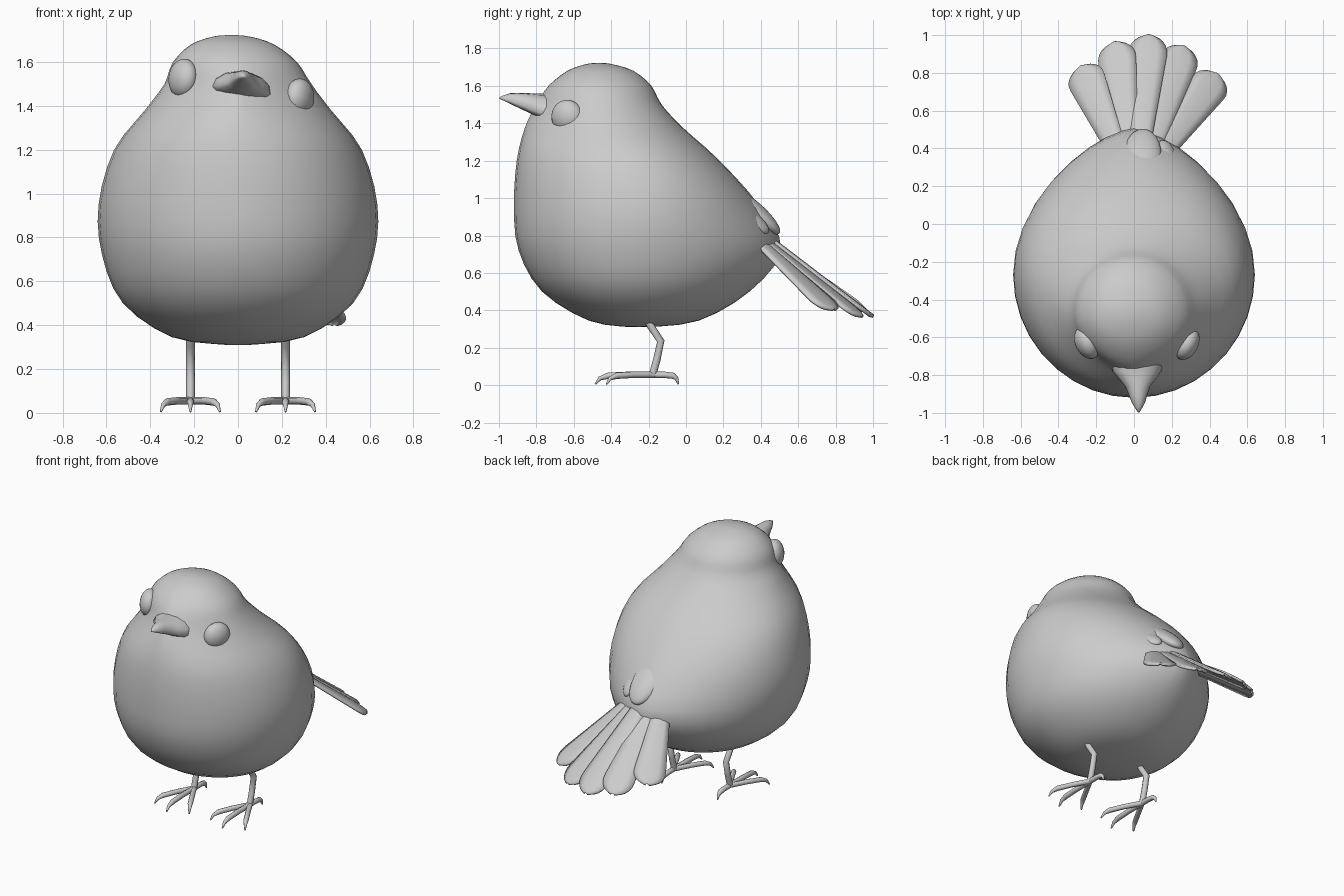
import bpy, bmesh, math
from mathutils import Vector, Matrix

if "Cube" in bpy.data.objects:
    bpy.data.objects.remove(bpy.data.objects["Cube"])


def finish(bm, name):
    bmesh.ops.recalc_face_normals(bm, faces=bm.faces)
    me = bpy.data.meshes.new(name)
    bm.to_mesh(me)
    bm.free()
    for p in me.polygons:
        p.use_smooth = True
    ob = bpy.data.objects.new(name, me)
    bpy.context.collection.objects.link(ob)
    return ob


def smooth_path(keys, steps):
    # Catmull-Rom interpolation through the key tuples
    ks = [Vector(k) for k in keys]
    ks = [ks[0]] + ks + [ks[-1]]
    out = []
    for a, b, c, d in zip(ks, ks[1:], ks[2:], ks[3:]):
        for i in range(steps):
            t = i / steps
            out.append(b + (c - a) * (t / 2) + (a * 2 - b * 5 + c * 4 - d) * (t * t / 2)
                       + (b * 3 - a - c * 3 + d) * (t ** 3 / 2))
    return out + [ks[-1]]


def loft(name, rings):
    bm = bmesh.new()
    vs = [[bm.verts.new(c) for c in r] for r in rings]
    n = len(rings[0])
    for a, b in zip(vs, vs[1:]):
        for i in range(n):
            j = (i + 1) % n
            bm.faces.new((a[i], a[j], b[j], b[i]))
    bm.faces.new(vs[0])
    bm.faces.new(vs[-1])
    return finish(bm, name)


def ellipsoid(name, center, size, axis, up=(0, 0, 1)):
    # size is side, along the axis, outward
    y = Vector(axis).normalized()
    x = y.cross(Vector(up)).normalized()
    m = Matrix((x, y, x.cross(y))).transposed().to_4x4()
    bm = bmesh.new()
    bmesh.ops.create_uvsphere(bm, u_segments=24, v_segments=16, radius=1)
    bmesh.ops.transform(bm, verts=bm.verts,
                        matrix=Matrix.Translation(center) @ m @ Matrix.Diagonal((*size, 1)))
    return finish(bm, name)


# Body and head: z, front y, back y, y of widest point, half width
keys = [(.31, -.30, -.20, -.25, .05), (.345, -.52, .07, -.25, .30), (.50, -.77, .34, -.27, .525),
        (.72, -.895, .51, -.27, .62), (.95, -.92, .40, -.27, .636), (1.20, -.905, .18, -.30, .565),
        (1.38, -.86, -.02, -.40, .425), (1.50, -.80, -.13, -.46, .335), (1.60, -.735, -.185, -.47, .283),
        (1.68, -.635, -.28, -.47, .19), (1.715, -.54, -.39, -.465, .09), (1.723, -.48, -.45, -.465, .02)]
rings = []
for z, yf, yb, cy, w in smooth_path(keys, 3):
    cx = -.03 * max(0, (z - 1.5) / .22)
    front = 1 + .5 * math.exp(-((z - 1.47) / .13) ** 2)   # narrow face
    back = 1 + .4 * math.exp(-((z - .77) / .25) ** 2)     # pointed rump
    ring = []
    for i in range(36):
        c, s = math.cos(math.tau * i / 36), math.sin(math.tau * i / 36)
        p, r = (back, yb - cy) if s > 0 else (front, cy - yf)
        ring.append((cx + w * math.copysign(abs(c) ** p, c), cy + r * s, z))
    rings.append(ring)
loft("body", rings)

# Beak, rolled with the tilted head: y, half width, top z, bottom z
roll = Matrix.Rotation(math.radians(8), 3, 'Y')
rings = []
for y, w, zt, zb in smooth_path([(-.70, .14, 1.56, 1.43), (-.78, .13, 1.557, 1.435), (-.86, .067, 1.562, 1.467),
                                 (-.94, .038, 1.561, 1.505), (-.998, .004, 1.54, 1.532)], 2):
    zm = zb + .3 * (zt - zb)
    ring = []
    for i in range(14):
        a = math.tau * i / 14
        s = math.sin(a)
        v = Vector((w * math.cos(a), 0, zm - 1.5 + s * (zt - zm if s > 0 else zm - zb)))
        ring.append(roll @ v + Vector((.02, y, 1.5)))
    rings.append(ring)
loft("beak", rings)

# Eyes
ellipsoid("left_eye", (-.25, -.63, 1.525), (.09, .06, .09), (-.87, -.45, .1))
ellipsoid("right_eye", (.28, -.635, 1.435), (.09, .06, .09), (.87, -.45, -.05))

# Fanned tail feathers, the outer ones drooping
for k in range(5):
    d = k - 2
    tip = Vector((.08 + .183 * d, 1.0 - .046 * d * d - .01 * d, .372 + .018 * d * d - .015 * d))
    base = Vector((.03 + d * .055, .36, .86 - .02 * abs(d)))
    axis = tip - base
    side = axis.cross(Vector((d * .22, .6, .72))).normalized()
    normal = side.cross(axis).normalized()
    bm = bmesh.new()
    rows = []
    for i in range(17):
        t = math.sin(math.pi / 2 * i / 16)
        w = (.045 + .067 * t) * math.sqrt(max(.01, 1 - max(0, (t - .84) / .16) ** 2))
        rows.append([bm.verts.new(base + axis * t + side * (w * u) - normal * (.012 * u * u + .004 * abs(d)))
                     for u in (-1, -.5, 0, .5, 1)])
    for a, b in zip(rows, rows[1:]):
        for i in range(4):
            bm.faces.new((a[i], a[i + 1], b[i + 1], b[i]))
    mod = finish(bm, f"tail_feather_{k + 1}").modifiers.new("thickness", 'SOLIDIFY')
    mod.thickness = .014
    mod.offset = 0

# Rump lobe and wing tips over the tail root
ellipsoid("rump", (.045, .365, .93), (.10, .18, .05), (.03, .75, -.66))
for s, name in ((-1, "left_wing_tip"), (1, "right_wing_tip")):
    ellipsoid(name, (.04 + s * .13, .335, .89), (.065, .13, .04), (-s * .1, .8, -.55), (s * .5, .4, .8))


# Legs and feet: tubes through points, with a tapered end for claws
def limb(name, pts, radius, claw):
    cu = bpy.data.curves.new(name, 'CURVE')
    cu.dimensions = '3D'
    cu.bevel_depth = radius
    cu.bevel_resolution = 2
    cu.use_fill_caps = True
    sp = cu.splines.new('POLY')
    sp.points.add(len(pts) - 1)
    for p, co in zip(sp.points, pts):
        p.co = (*co, 1)
    if claw:
        sp.points[-2].radius = .65
        sp.points[-1].radius = .25
    ob = bpy.data.objects.new(name, cu)
    bpy.context.collection.objects.link(ob)
    bpy.ops.object.select_all(action='DESELECT')
    bpy.context.view_layer.objects.active = ob
    ob.select_set(True)
    bpy.ops.object.convert(target='MESH')
    bpy.ops.object.shade_smooth()


for s, sname in ((-1, "left"), (1, "right")):
    x = s * .217
    limb(sname + "_leg", [(x, -.22, .37), (x, -.185, .31), (x, -.135, .235), (x, -.155, .14), (x, -.18, .05)],
         .02, False)
    for i, (dx, dy) in enumerate([(-.135, -.25), (0, -.31), (.135, -.25), (0, .135)]):
        limb(f"{sname}_toe_{i + 1}",
             [(x + dx * t, -.175 + dy * t, z) for t, z in ((0, .055), (.45, .055), (.78, .05), (.92, .036), (1, .005))],
             .017, True)
